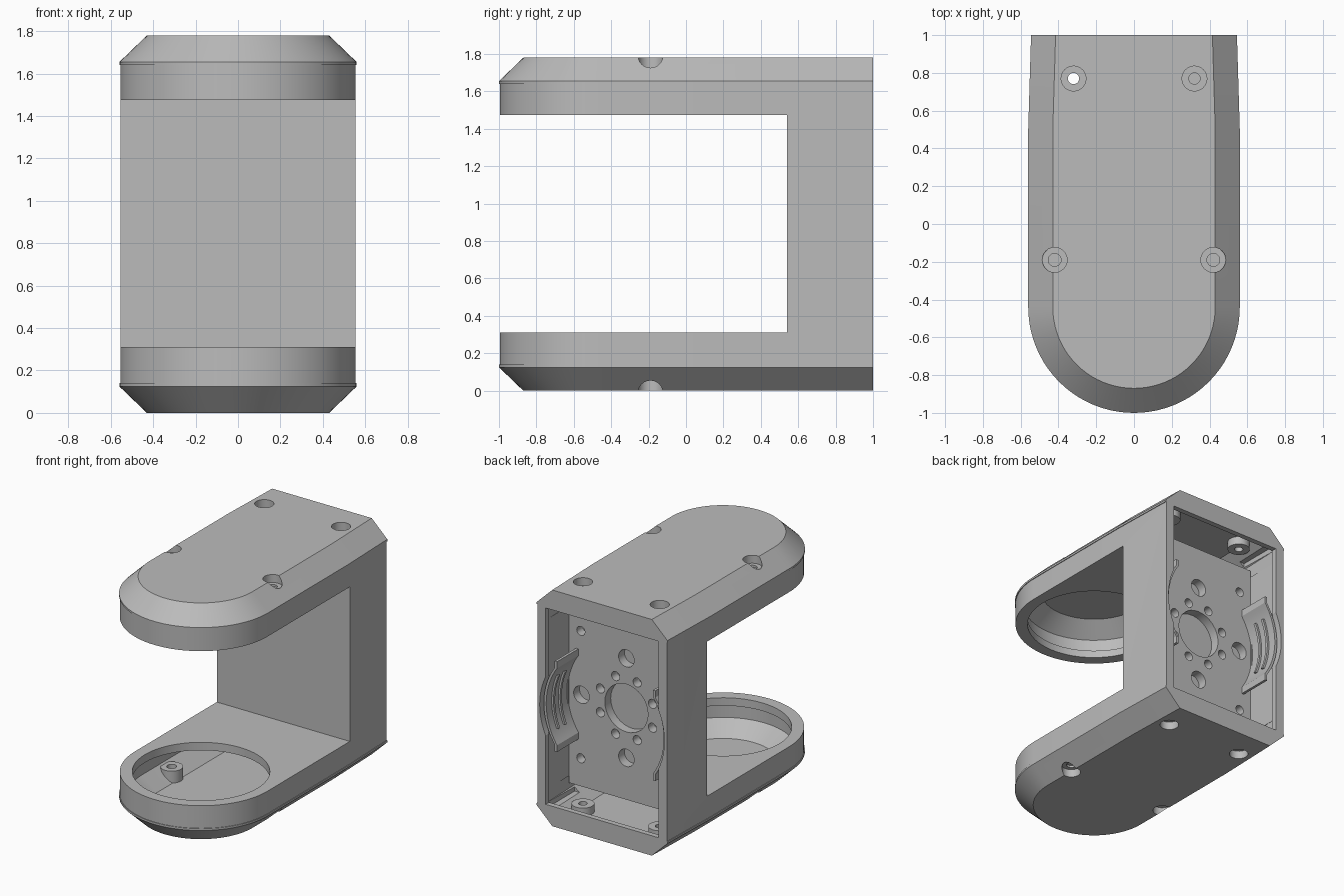
import bpy, bmesh
from math import sin, cos, pi, radians, sqrt, asin
from mathutils import Matrix, Vector

if "Cube" in bpy.data.objects:
    bpy.data.objects.remove(bpy.data.objects["Cube"])

H = 1.78          # total height
MID = H / 2
R = 0.56          # radius of the rounded arm ends
ARC_Y = -0.44     # centre of the rounded ends

grey = bpy.data.materials.new("grey_plastic")
grey.use_nodes = True
COLOUR = (0.5, 0.5, 0.5, 1)
grey.diffuse_color = COLOUR
grey.node_tree.nodes["Principled BSDF"].inputs["Base Color"].default_value = COLOUR


def finish(name, bm):
    bmesh.ops.recalc_face_normals(bm, faces=bm.faces)
    mesh = bpy.data.meshes.new(name)
    bm.to_mesh(mesh)
    bm.free()
    mesh.materials.append(grey)
    ob = bpy.data.objects.new(name, mesh)
    bpy.context.collection.objects.link(ob)
    return ob


def loft(name, rings):
    """Closed solid through rings of equal point count."""
    bm = bmesh.new()
    loops = [[bm.verts.new(p) for p in ring] for ring in rings]
    n = len(loops[0])
    for a, b in zip(loops, loops[1:]):
        for i in range(n):
            j = (i + 1) % n
            bm.faces.new((a[i], a[j], b[j], b[i]))
    bm.faces.new(loops[0])
    bm.faces.new(loops[-1])
    return finish(name, bm)


def outline(z, inset, back=1.0):
    """Slot-shaped plan: square back, straight sides, round front."""
    r = R - inset
    right = [(r - 0.015, back), (r, 0.5)]
    arc = [(r * cos(-pi * i / 40), ARC_Y + r * sin(-pi * i / 40)) for i in range(41)]
    left = [(-x, y) for x, y in reversed(right)]
    return [(x, y, z) for x, y in right + arc + left]


def box(name, x, y, z):
    bm = bmesh.new()
    bmesh.ops.create_cube(bm, size=1)
    for v in bm.verts:
        v.co = Vector([(a + b) / 2 + c * (b - a) for (a, b), c in zip((x, y, z), v.co)])
    return finish(name, bm)


def cylinder(name, centre, r, lo, hi, axis="z", sides=32):
    """Cylinder along z at (x, y), or along y at (x, z)."""
    def place(t, h):
        a, b = centre[0] + r * cos(t), centre[1] + r * sin(t)
        return (a, b, h) if axis == "z" else (a, h, b)
    return loft(name, [[place(2 * pi * i / sides, h) for i in range(sides)] for h in (lo, hi)])


def cut(target, *cutters):
    """Subtract each cutter in turn, then discard it."""
    for c in cutters:
        mod = target.modifiers.new("cut", "BOOLEAN")
        mod.operation = "DIFFERENCE"
        mod.solver = "EXACT"
        mod.object = c
        deps = bpy.context.evaluated_depsgraph_get()
        deps.update()
        mesh = bpy.data.meshes.new_from_object(target.evaluated_get(deps))
        target.modifiers.clear()
        target.data = mesh
        bpy.data.objects.remove(c)


# Outer shell with chamfered lids and a fine step below each lid
levels = [(0, 0.13), (0.125, 0), (0.14, 0), (0.14, 0.005)]
levels += [(H - z, i) for z, i in reversed(levels)]
body = loft("bracket_body", [outline(z, i) for z, i in levels])

# Gap between the arms
cut(body, box("gap", (-1, 1), (-2, 0.54), (0.31, 1.475)))

# Hollow arms, round openings and screw bosses
screws = [(s * x, y, back) for s in (1, -1) for x, y, back in ((0.42, -0.19, False), (0.32, 0.77, True))]
for top in (False, True):
    def Z(z):
        return H - z if top else z

    cavity = loft("cavity", [outline(Z(z), i, 0.96)
                             for z, i in ((0.05, 0.19), (0.15, 0.065), (0.25, 0.065))])
    for x, y, back in screws:
        cut(cavity, cylinder("boss", (x, y), 0.078, Z(-0.1), Z(0.14)))
    cut(body, cavity)
    cut(body, cylinder("opening", (0, ARC_Y), 0.47, Z(0.22), Z(0.35), sides=64))

# Back chamber, its lipped opening and the round side notches
cut(body,
    box("chamber", (-0.48, 0.48), (0.64, 0.96), (0.11, H - 0.11)),
    box("back_opening", (-0.47, 0.47), (0.9, 1.1), (0.15, H - 0.15)),
    cylinder("side_notch", (0, MID), 0.52, 0.72, 1.1, "y", 64))

# Counterbored screw holes
for top in (False, True):
    for x, y, back in screws:
        spans = [(0.066, -0.1, 0.06)]
        spans += [(0.03, 0, 0.2)] if back else [(0.034, 0, 0.075), (0.034, 0.085, 0.2)]
        for r, lo, hi in spans:
            if top:
                lo, hi = H - lo, H - hi
            cut(body, cylinder("screw_hole", (x, y), r, lo, hi, sides=24))

# Mounting plate with its hole pattern
plate = box("mounting_plate", (-0.478, 0.478), (0.638, 0.71), (0.2, H - 0.2))
holes = [(0, 0, 0.18)]
holes += [(0.235 * cos(pi * (i + 0.5) / 4), 0.235 * sin(pi * (i + 0.5) / 4), 0.034) for i in range(8)]
holes += [(0.375 * cos(pi * i / 2), 0.375 * sin(pi * i / 2), 0.065) for i in range(4)]
holes += [(sx * 0.38, sz * 0.48, 0.034) for sx in (1, -1) for sz in (1, -1)]
for x, z, r in holes:
    cut(plate, cylinder("plate_hole", (x, MID + z), r, 0.5, 0.9, "y"))


def arc_strip(name, side, r, thick, half, y0, y1, flat=0.0):
    """Curved strip about the plate centre, with optional straight ends."""
    a = asin(half / r)
    pts = [(r * cos(-a + 2 * a * i / 24), r * sin(-a + 2 * a * i / 24)) for i in range(25)]
    if flat:
        x = pts[0][0]
        pts = [(x, -half - flat)] + pts + [(x, half + flat)]
    pts += [(x - thick, z) for x, z in reversed(pts)]
    return loft(name, [[(side * x, y, MID + z) for x, z in pts] for y in (y0, y1)])


# Curved side guards with two ribs each
for label, side in (("left", 1), ("right", -1)):
    arc_strip(label + "_guard", side, 0.51, 0.02, 0.29, 0.705, 0.965, 0.05)
    for i, y in enumerate((0.8, 0.88)):
        arc_strip(f"{label}_guard_rib_{i + 1}", side, 0.495, 0.02, 0.2, y, y + 0.02)

# Smooth curved faces, keep edges sharp
for ob in bpy.context.scene.objects:
    if ob.type == "MESH":
        bpy.ops.object.select_all(action="DESELECT")
        ob.select_set(True)
        bpy.context.view_layer.objects.active = ob
        bpy.ops.object.shade_smooth_by_angle(angle=radians(25))
